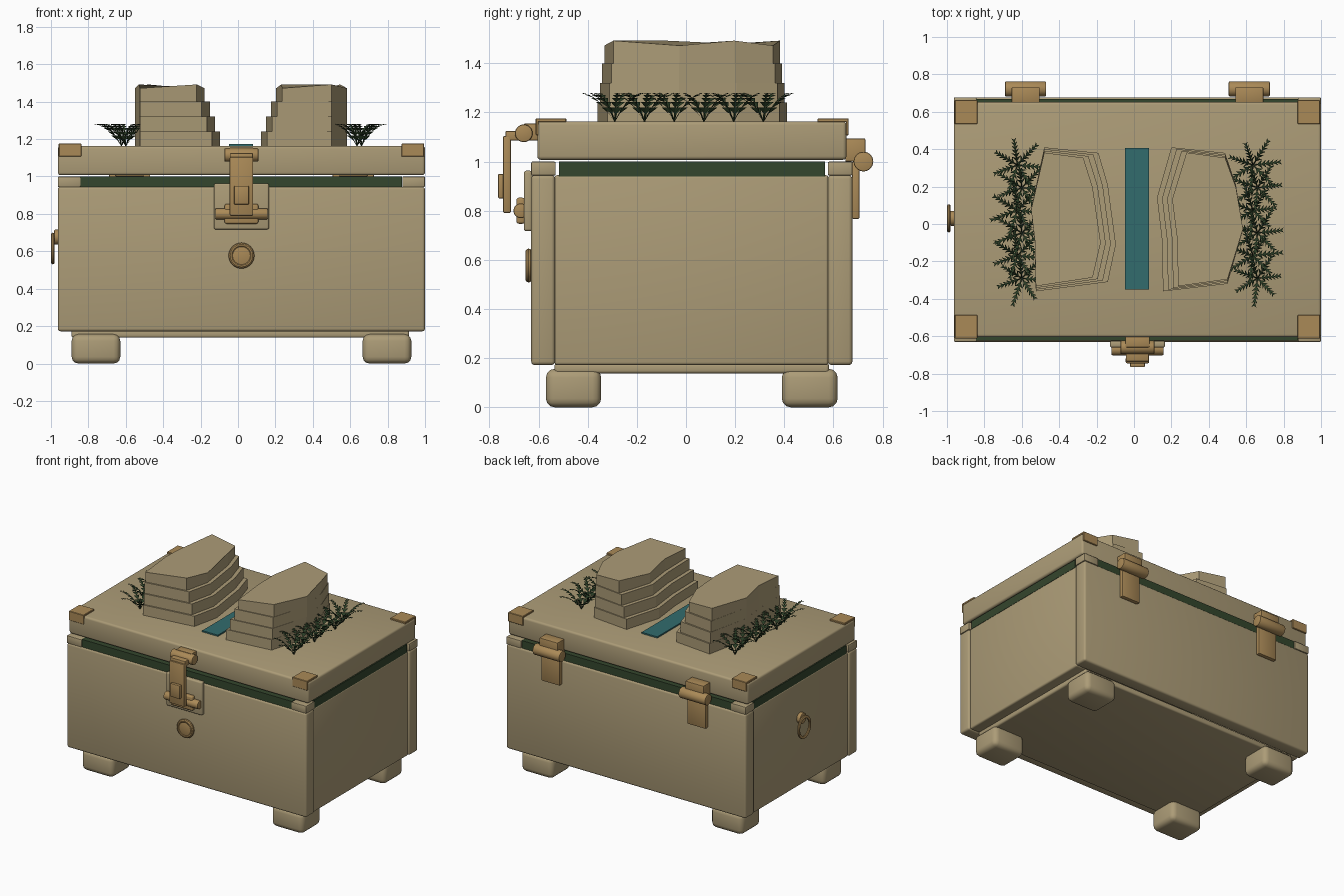
import bpy, bmesh, math, random
from mathutils import Vector, Matrix

if "Cube" in bpy.data.objects:
    bpy.data.objects.remove(bpy.data.objects["Cube"])

random.seed(4)
C = 0.0185  # x centre of the chest


def material(name, rgb):
    m = bpy.data.materials.new(name)
    m.diffuse_color = (*rgb, 1)
    m.use_nodes = True
    m.node_tree.nodes["Principled BSDF"].inputs["Base Color"].default_value = m.diffuse_color
    return m


TAN = material("tan", (0.413, 0.332, 0.185))
BRASS = material("brass", (0.402, 0.252, 0.095))
SEAL = material("seal_green", (0.034, 0.061, 0.026))
LEAF = material("leaf_green", (0.022, 0.045, 0.018))
WATER = material("water_teal", (0.032, 0.15, 0.155))


def finish(name, bm, mat, smooth=True):
    me = bpy.data.meshes.new(name)
    bm.to_mesh(me)
    bm.free()
    me.materials.append(mat)
    if smooth:
        for p in me.polygons:
            p.use_smooth = True
        me.set_sharp_from_angle(angle=math.radians(35))
    ob = bpy.data.objects.new(name, me)
    bpy.context.collection.objects.link(ob)
    return ob


def box(name, x, y, z, mat, bevel=0.0, seg=3):
    """Box from (min, max) pairs with rounded edges."""
    bm = bmesh.new()
    bmesh.ops.create_cube(bm, size=1)
    for v in bm.verts:
        v.co = Vector([(a + b) / 2 + (b - a) * c for (a, b), c in zip((x, y, z), v.co)])
    if bevel:
        bmesh.ops.bevel(bm, geom=bm.edges[:], offset=bevel, segments=seg,
                        profile=0.5, affect='EDGES')
    return finish(name, bm, mat)


def rod(name, centre, r, length, axis, mat, bevel=0.006):
    """Cylinder along X or Y with softened rims."""
    bm = bmesh.new()
    rot = Matrix.Rotation(math.pi / 2, 4, 'Y' if axis == 'X' else 'X')
    bmesh.ops.create_cone(bm, cap_ends=True, segments=28, radius1=r, radius2=r,
                          depth=length, matrix=Matrix.Translation(centre) @ rot)
    rims = [e for e in bm.edges if any(len(f.verts) > 4 for f in e.link_faces)]
    bmesh.ops.bevel(bm, geom=rims, offset=bevel, segments=2, profile=0.5, affect='EDGES')
    return finish(name, bm, mat)


def ring(name, centre, r, tube, axis, mat, stretch=1.0):
    """Torus whose hole faces along X or Y."""
    bm = bmesh.new()
    n, k = 32, 10
    rows = []
    for i in range(n):
        a = 2 * math.pi * i / n
        row = []
        for j in range(k):
            b = 2 * math.pi * j / k
            d = r + tube * math.cos(b)
            u, w, h = d * math.cos(a), d * math.sin(a) * stretch, tube * math.sin(b)
            p = (h, u, w) if axis == 'X' else (u, h, w)
            row.append(bm.verts.new(Vector(centre) + Vector(p)))
        rows.append(row)
    for i in range(n):
        for j in range(k):
            q, s = (i + 1) % n, (j + 1) % k
            bm.faces.new((rows[i][j], rows[q][j], rows[q][s], rows[i][s]))
    bmesh.ops.recalc_face_normals(bm, faces=bm.faces[:])
    return finish(name, bm, mat)


# Chest body
box("front_wall", (-0.963, 1.0), (-0.63, -0.533), (0.172, 0.945), TAN, 0.015)
box("back_wall", (-0.963, 1.0), (0.577, 0.677), (0.172, 0.945), TAN, 0.015)
for s, side in ((-1, "left"), (1, "right")):
    xs = sorted((C + s * 0.885, C + s * 0.972))
    box(side + "_wall", xs, (-0.535, 0.58), (0.172, 0.945), TAN, 0.012)
box("bottom_plate", (-0.89, 0.915), (-0.535, 0.582), (0.138, 0.18), TAN, 0.012)

# Feet, rim corner blocks and lid corner brackets
for s, side in ((-1, "left"), (1, "right")):
    for t, end in ((-1, "front"), (1, "back")):
        tag = end + "_" + side
        fx = sorted((C + s * 0.648, C + s * 0.908))
        fy = (-0.57, -0.345) if t < 0 else (0.39, 0.617)
        box("foot_" + tag, fx, fy, (0, 0.157), TAN, 0.036)
        bx = sorted((C + s * 0.86, C + s * 0.9815))
        by = (-0.63, -0.53) if t < 0 else (0.577, 0.677)
        box("rim_block_" + tag, bx, by, (0.943, 1.0), TAN, 0.006, 2)
        px = sorted((C + s * 0.855, C + s * 0.977))
        py = (-0.612, -0.487) if t < 0 else (0.535, 0.662)
        box("corner_plate_" + tag, px, py, (1.16, 1.176), BRASS, 0.003, 1)
        ly = (-0.612, -0.60) if t < 0 else (0.65, 0.662)
        box("corner_lip_" + tag, px, ly, (1.107, 1.174), BRASS, 0.003, 1)

# Green seal under the lid
box("seal_front", (-0.845, 0.877), (-0.622, -0.54), (0.94, 1.0), SEAL)
box("seal_back", (-0.845, 0.877), (0.587, 0.668), (0.94, 1.0), SEAL)
box("seal_left", (-0.952, -0.86), (-0.517, 0.565), (0.94, 1.0), SEAL)
box("seal_right", (0.898, 0.99), (-0.517, 0.565), (0.94, 1.0), SEAL)

# Lid and water channel
box("lid", (-0.963, 1.0), (-0.605, 0.653), (1.007, 1.164), TAN, 0.015)
box("water_strip", (-0.048, 0.08), (-0.35, 0.405), (1.16, 1.174), WATER)

# Hinges
for s, side in ((-1, "left"), (1, "right")):
    hx = C + s * 0.598
    rod("hinge_barrel_" + side, (hx, 0.722, 1.0), 0.04, 0.22, 'X', BRASS)
    box("hinge_leaf_" + side, (hx - 0.075, hx + 0.075), (0.675, 0.706), (0.767, 1.0), BRASS, 0.006, 2)
    box("hinge_block_" + side, (hx - 0.075, hx + 0.075), (0.648, 0.73), (1.0, 1.094), BRASS, 0.005, 2)

# Front clasp
box("clasp_plate", (C - 0.147, C + 0.147), (-0.66, -0.625), (0.717, 0.963), TAN, 0.01)
box("clasp_catch", (C - 0.09, C + 0.09), (-0.69, -0.655), (0.747, 0.853), BRASS, 0.01)
rod("clasp_pin", (C, -0.672, 0.80), 0.03, 0.28, 'X', BRASS)
rod("clasp_barrel", (C, -0.66, 1.115), 0.036, 0.182, 'X', BRASS)
box("clasp_lid_tab", (C - 0.065, C + 0.065), (-0.66, -0.60), (1.085, 1.155), BRASS, 0.006, 2)
box("clasp_arm", (C - 0.062, C + 0.062), (-0.735, -0.66), (1.085, 1.125), BRASS, 0.006, 2)
box("clasp_strap", (C - 0.063, C + 0.063), (-0.745, -0.712), (0.79, 1.105), BRASS, 0.008, 2)
box("clasp_grip", (C - 0.04, C + 0.04), (-0.765, -0.74), (0.85, 0.95), BRASS, 0.006, 2)

# Lock button and side pull ring
rod("lock_disc", (C, -0.636, 0.577), 0.056, 0.026, 'Y', BRASS, 0.004)
ring("lock_rim", (C, -0.64, 0.577), 0.056, 0.013, 'Y', BRASS)
rod("pull_boss", (-0.968, 0.03, 0.676), 0.04, 0.03, 'X', BRASS)
ring("pull_ring", (-0.99, 0.03, 0.615), 0.065, 0.01, 'X', BRASS, 1.13)


def cliff(name, inner, outer, sign):
    """Terraced cliff: inner edge steps back each layer, outer edge stays upright."""
    bm = bmesh.new()
    levels = (1.16, 1.24, 1.32, 1.40, 1.482)
    for i in range(4):
        pts = [(x + sign * 0.027 * i, y) for x, y in inner] + list(outer)
        pts = [(x, y * (1 - 0.024 * i) + 0.0005 * i) for x, y in pts]
        low = [bm.verts.new((x, y, levels[i])) for x, y in pts]
        high = []
        for k, (x, y) in enumerate(pts):
            wave = 0.010 * (-1) ** k if i == 3 else 0
            high.append(bm.verts.new((x, y, levels[i + 1] + wave)))
        bm.faces.new(low)
        bm.faces.new(high)
        for k in range(len(pts)):
            q = (k + 1) % len(pts)
            bm.faces.new((low[k], low[q], high[q], high[k]))
    bmesh.ops.recalc_face_normals(bm, faces=bm.faces[:])
    finish(name, bm, TAN, False)


cliff("left_cliff", [(-0.14, -0.31), (-0.097, -0.11), (-0.14, 0.21), (-0.19, 0.38)],
      [(-0.48, 0.41), (-0.55, 0.08), (-0.53, -0.10), (-0.525, -0.36)], -1)
cliff("right_cliff", [(0.20, 0.41), (0.123, 0.14), (0.15, -0.09), (0.155, -0.36)],
      [(0.50, -0.32), (0.583, -0.03), (0.545, 0.21), (0.487, 0.38)], 1)


def fern(bm, x, y, turn):
    """Rosette of arching fronds with paired pointed leaflets."""
    for f in range(7):
        a = turn + f * 2 * math.pi / 7
        d, w = Vector((math.cos(a), math.sin(a), 0)), Vector((-math.sin(a), math.cos(a), 0))
        reach = random.uniform(0.12, 0.155)

        def at(t):
            return Vector((x, y, 1.162 + 0.118 * (1 - (1 - t) ** 2))) + d * reach * t
        steps = 7
        for i in range(steps):
            p, q = at(i / steps), at((i + 1) / steps)
            bm.faces.new([bm.verts.new(v) for v in
                          (p - w * 0.003, q - w * 0.003, q + w * 0.003, p + w * 0.003)])
            if i:
                size = 0.026 * (1 - 0.08 * i)
                for s in (-1, 1):
                    tip = q + w * s * size + d * 0.008
                    tri = (p, q, tip) if s > 0 else (q, p, tip)
                    bm.faces.new([bm.verts.new(v) for v in tri])


# Fern rows beside the cliffs
for s, side in ((-1, "left"), (1, "right")):
    bm = bmesh.new()
    for n in range(6):
        fern(bm, C + s * 0.63 + 0.012 * (-1) ** n, -0.29 + 0.121 * n, n * 0.9 + s)
    finish("ferns_" + side, bm, LEAF, False)
